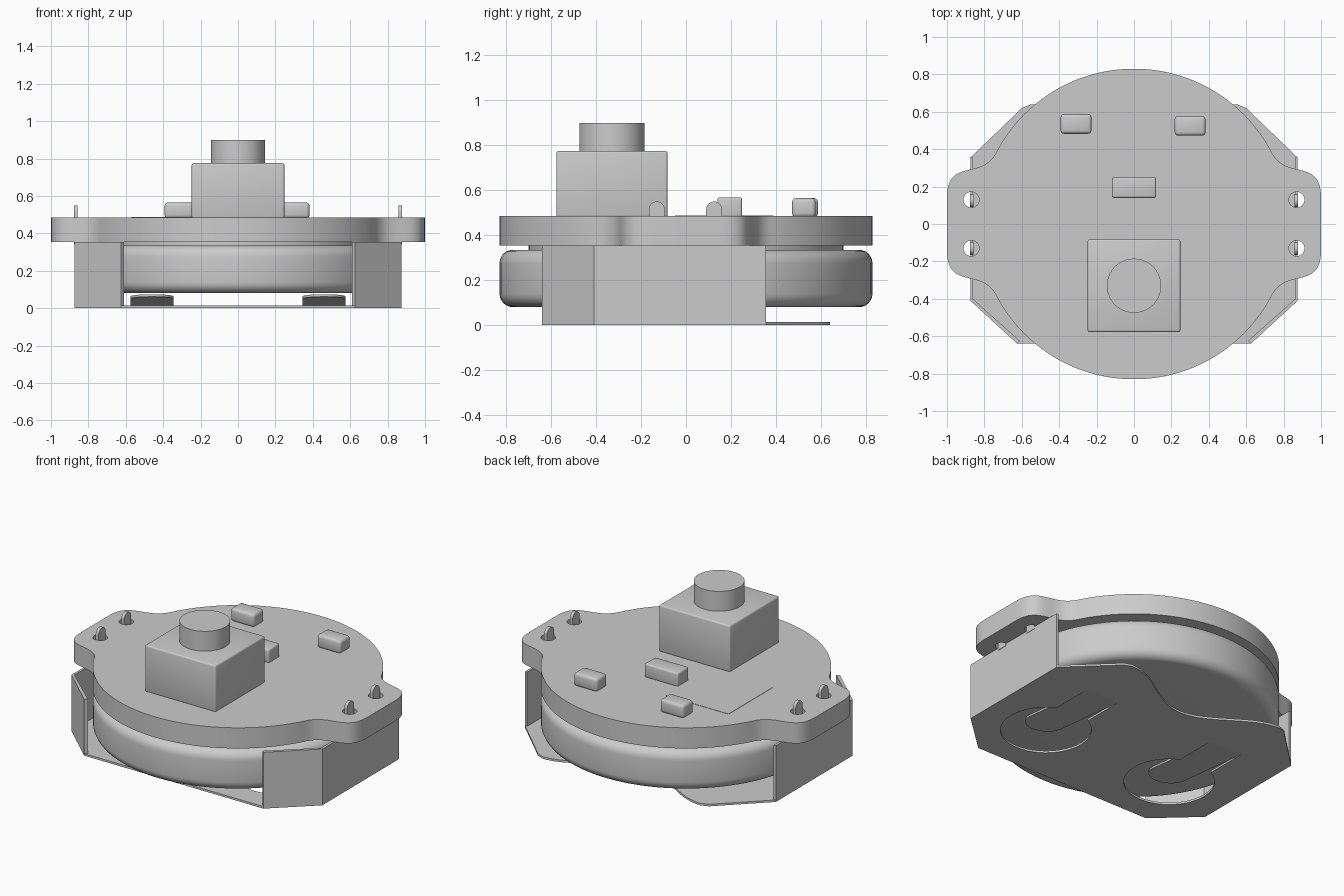
import bpy, bmesh
from math import pi, sin, cos, asin, atan2, radians
from mathutils import Matrix, Vector
from mathutils.geometry import interpolate_bezier

cube = bpy.data.objects.get("Cube")
if cube:
    bpy.data.objects.remove(cube)

grey = bpy.data.materials.new("plain_grey")
grey.use_nodes = True
GREY = (0.6, 0.6, 0.6, 1)
grey.diffuse_color = GREY
grey.node_tree.nodes["Principled BSDF"].inputs["Base Color"].default_value = GREY


def finish(ob, bevel=0, segments=3):
    """Bevel, material and sharp-edged smooth shading."""
    bpy.ops.object.select_all(action="DESELECT")
    ob.select_set(True)
    bpy.context.view_layer.objects.active = ob
    ob.data.materials.clear()
    ob.data.materials.append(grey)
    if bevel:
        mod = ob.modifiers.new("bevel", "BEVEL")
        mod.width, mod.segments = bevel, segments
        mod.limit_method = "ANGLE"
        bpy.ops.object.modifier_apply(modifier=mod.name)
    bpy.ops.object.shade_smooth_by_angle(angle=radians(30))
    return ob


def arc(cx, cy, r, a0, a1, n):
    return [(cx + r * cos(a0 + (a1 - a0) * i / n), cy + r * sin(a0 + (a1 - a0) * i / n))
            for i in range(n + 1)]


def prism(name, outline, z0, z1, holes=(), place=None):
    """Extruded outline with optional holes; place moves each vertex."""
    curve = bpy.data.curves.new(name, "CURVE")
    curve.dimensions, curve.fill_mode = "2D", "BOTH"
    curve.extrude = (z1 - z0) / 2
    for loop in (outline, *holes):
        spline = curve.splines.new("POLY")
        spline.points.add(len(loop) - 1)
        for point, (x, y) in zip(spline.points, loop):
            point.co = (x, y, 0, 1)
        spline.use_cyclic_u = True
    ob = bpy.data.objects.new(name, curve)
    bpy.context.collection.objects.link(ob)
    bpy.ops.object.select_all(action="DESELECT")
    ob.select_set(True)
    bpy.context.view_layer.objects.active = ob
    bpy.ops.object.convert(target="MESH")
    ob = bpy.context.object
    bm = bmesh.new()
    bm.from_mesh(ob.data)
    bmesh.ops.remove_doubles(bm, verts=bm.verts, dist=0.0001)
    for v in bm.verts:
        v.co.z += (z0 + z1) / 2
        if place:
            v.co = place(v.co.copy())
    bmesh.ops.recalc_face_normals(bm, faces=bm.faces)
    bm.to_mesh(ob.data)
    bm.free()
    return finish(ob)


def box(name, x, y, sx, sy, z0, z1, bevel=0):
    bpy.ops.mesh.primitive_cube_add(size=1)
    ob = bpy.context.object
    ob.name = name
    ob.data.transform(Matrix.Translation((x, y, (z0 + z1) / 2)) @ Matrix.Diagonal((sx, sy, z1 - z0, 1)))
    return finish(ob, bevel)


def disc(name, x, y, r, z0, z1, bevel=0, segments=3):
    bpy.ops.mesh.primitive_cylinder_add(vertices=96, radius=r, depth=z1 - z0)
    ob = bpy.context.object
    ob.name = name
    ob.data.transform(Matrix.Translation((x, y, (z0 + z1) / 2)))
    return finish(ob, bevel, segments)


def mirrored(points):
    """Close a right-hand half outline with its left-hand mirror."""
    return points + [(-x, y) for x, y in reversed(points) if abs(x) > 0.001]


# Circuit board: a disc with two blended ears and four tab holes
R = 0.83
ear = [(p.x, p.y) for p in interpolate_bezier(
    Vector((1, 0.14)), Vector((1, 0.36)), Vector((0.81, 0.23)), Vector((0.735, 0.385)), 24)]
start = atan2(0.385, 0.735)
quarter = ear + arc(0, 0, R, start, pi / 2, 30)[1:]
half = [(x, -y) for x, y in reversed(quarter)] + quarter
half = [(max(x, 0), y) for x, y in half]
board_holes = [arc(sx * 0.87, sy * 0.13, 0.042, 0, 2 * pi, 24)[:-1]
               for sx in (-1, 1) for sy in (-1, 1)]
prism("circuit_board", mirrored(half), 0.355, 0.485, board_holes)

# Coin battery and its raised terminal
disc("battery", 0, 0, 0.83, 0.08, 0.335, 0.06, 6)
disc("battery_terminal", 0, 0, 0.70, 0.33, 0.356)

# Holder base plate with scalloped rear edge and keyhole openings
rear = [(0.55 * i / 16, 0.41 + 0.115 * (1 - cos(pi * i / 16))) for i in range(17)]
base = [(0.625, -0.64), (0.875, -0.41), (0.875, 0.355), (0.63, 0.59), (0.60, 0.62)] + rear[::-1]
gap = asin(0.115 / 0.26)
keyholes = []
for s in (-1, 1):
    key = arc(0, -0.235, 0.26, pi / 2 + gap, 2.5 * pi - gap, 40) + [(0.115, 0.27), (-0.115, 0.27)]
    keyholes.append([(x + s * 0.46, y) for x, y in key])
prism("holder_base", mirrored(base), 0, 0.013, keyholes)

for s, side in ((1, "left"), (-1, "right")):
    # Spring contact rising toward the battery
    tongue = arc(s * 0.46, -0.24, 0.115, pi, 2 * pi, 20)
    tongue += [(s * 0.46 + 0.115, 0.27), (s * 0.46 - 0.115, 0.27)]
    prism(side + "_spring_contact", tongue, 0, 0.013,
          place=lambda c: Vector((c.x, c.y, c.z + (0.27 - c.y) * 0.098)))

    # Side wall with its slanted front flange
    wall = [(0.875, 0.355), (0.875, -0.41), (0.625, -0.64), (0.61, -0.625), (0.86, -0.402), (0.86, 0.355)]
    prism(side + "_holder_wall", [(s * x, y) for x, y in wall], 0, 0.355)

    # Solder tabs poking through the board
    for y, end in ((-0.13, "front"), (0.125, "rear")):
        tab = arc(y, 0.515, 0.035, 0, pi, 14) + [(y - 0.035, 0.34), (y + 0.035, 0.34)]
        prism(f"{side}_{end}_tab", tab, s * 0.8675 - 0.01, s * 0.8675 + 0.01,
              place=lambda c: Vector((c.z, c.x, c.y)))

# Push button
box("button_housing", 0, -0.33, 0.495, 0.495, 0.48, 0.775, 0.01)
disc("button_cap", 0, -0.33, 0.145, 0.77, 0.9)

# Small board components
box("left_chip", 0.3, 0.525, 0.165, 0.105, 0.48, 0.565, 0.018)
box("right_chip", -0.31, 0.535, 0.165, 0.105, 0.48, 0.565, 0.018)
box("centre_chip", 0, 0.195, 0.235, 0.11, 0.48, 0.568, 0.01)
box("flat_chip", -0.35, 0.17, 0.44, 0.44, 0.48, 0.487)
